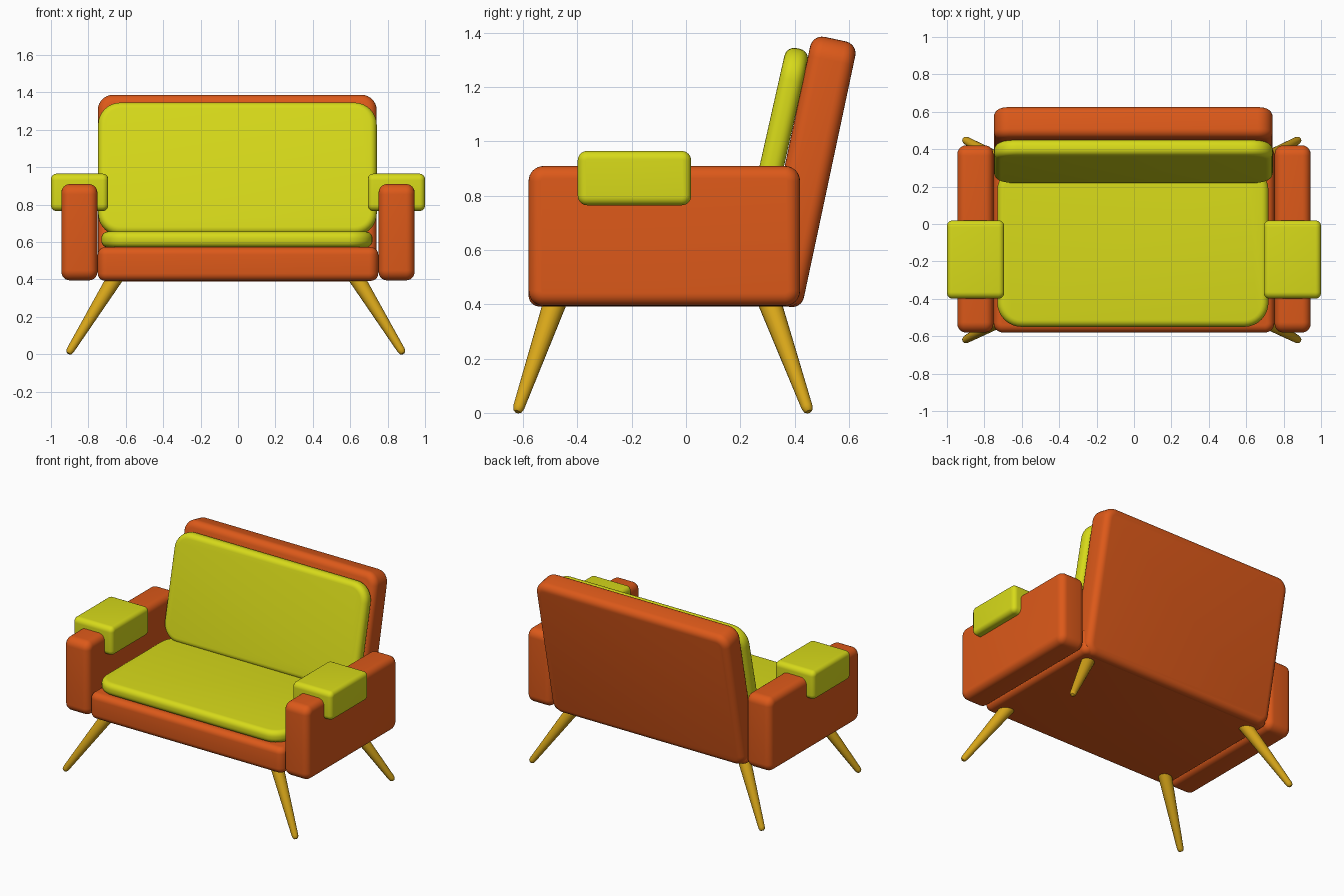
import bpy, bmesh
from math import radians
from mathutils import Matrix, Vector

if "Cube" in bpy.data.objects:
    bpy.data.objects.remove(bpy.data.objects["Cube"])


def material(name, rgb):
    m = bpy.data.materials.new(name)
    m.diffuse_color = (*rgb, 1)
    m.use_nodes = True
    m.node_tree.nodes["Principled BSDF"].inputs["Base Color"].default_value = m.diffuse_color
    return m


ORANGE = material("orange_fabric", (0.72, 0.10, 0.01))
LIME = material("lime_fabric", (0.68, 0.70, 0.01))
WOOD = material("golden_wood", (0.68, 0.38, 0.01))


def finish(name, bm, mat):
    bmesh.ops.recalc_face_normals(bm, faces=bm.faces)
    me = bpy.data.meshes.new(name)
    bm.to_mesh(me)
    bm.free()
    ob = bpy.data.objects.new(name, me)
    bpy.context.collection.objects.link(ob)
    me.materials.append(mat)
    bpy.ops.object.select_all(action='DESELECT')
    ob.select_set(True)
    bpy.context.view_layer.objects.active = ob
    bpy.ops.object.shade_smooth_by_angle(angle=radians(40))
    return ob


def padded_box(name, size, loc, mat, axis, corner, edge, tilt=0):
    """Box with rounded outline seen along `axis`, then softened rims."""
    bm = bmesh.new()
    bmesh.ops.create_cube(bm, size=1, matrix=Matrix.Diagonal((*size, 1)))
    sides = [e for e in bm.edges
             if abs((e.verts[0].co - e.verts[1].co).normalized()[axis]) > 0.9]
    bmesh.ops.bevel(bm, geom=sides, offset=corner, segments=8, profile=0.5,
                    affect='EDGES', clamp_overlap=True)
    bm.normal_update()
    rims = [e for e in bm.edges
            if any(abs(f.normal[axis]) > 0.9 for f in e.link_faces)]
    bmesh.ops.bevel(bm, geom=rims, offset=edge, segments=6, profile=0.5,
                    affect='EDGES', clamp_overlap=True)
    bm.transform(Matrix.Translation(loc) @ Matrix.Rotation(radians(tilt), 4, 'X'))
    return finish(name, bm, mat)


def leg(name, top, foot):
    """Tapered round leg with a rounded foot."""
    top, foot = Vector(top), Vector(foot)
    d = top - foot
    rot = d.to_track_quat('Z', 'Y').to_matrix()
    bm = bmesh.new()
    rings = []
    for t, r in ((0, 0.010), (0.012, 0.017), (0.04, 0.021), (1, 0.044)):
        ring = bmesh.ops.create_circle(
            bm, segments=20, radius=r,
            matrix=Matrix.Translation(foot + d * t) @ rot.to_4x4())["verts"]
        rings.append(ring)
    for a, b in zip(rings, rings[1:]):
        for i in range(20):
            j = (i + 1) % 20
            bm.faces.new((a[i], a[j], b[j], b[i]))
    bm.faces.new(rings[0])
    bm.faces.new(rings[-1])
    finish(name, bm, WOOD)


# frame: seat base and leaning back
padded_box("seat_base", (1.50, 1.0, 0.18), (0, -0.08, 0.482), ORANGE, 2, 0.05, 0.04)
padded_box("backrest", (1.49, 0.17, 1.0), (-0.004, 0.446, 0.888), ORANGE, 1, 0.08, 0.045, -12)

# cushions
padded_box("seat_cushion", (1.45, 0.86, 0.085), (-0.006, -0.12, 0.613), LIME, 2, 0.13, 0.036)
padded_box("back_cushion", (1.49, 0.088, 0.725), (-0.003, 0.334, 0.989), LIME, 1, 0.12, 0.037, -12.7)

# arms, arm pads and legs on both sides
for side, s in (("left", -1), ("right", 1)):
    padded_box(side + "_arm", (0.192, 1.0, 0.515), (s * 0.848, -0.08, 0.652), ORANGE, 0, 0.055, 0.045)
    padded_box(side + "_arm_pad", (0.306, 0.418, 0.20), (s * 0.847, -0.19, 0.865), LIME, 0, 0.035, 0.03)
    for end, y0, y1 in (("front", -0.475, -0.622), ("back", 0.30, 0.452)):
        leg(f"{side}_{end}_leg", (s * 0.632 - 0.012, y0, 0.43), (s * 0.895 - 0.012, y1, 0.004))
